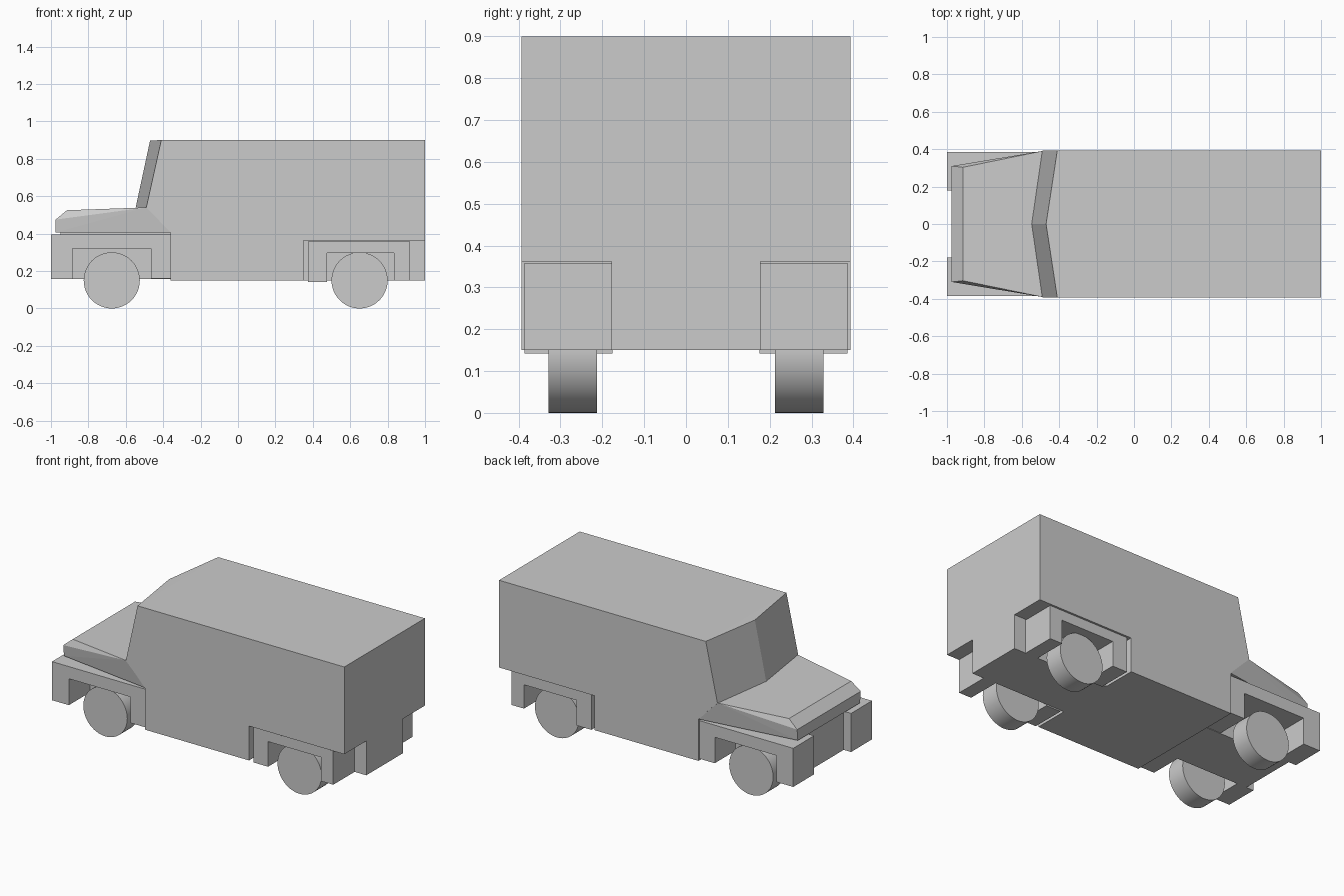
import bpy, bmesh, math

if "Cube" in bpy.data.objects:
    bpy.data.objects.remove(bpy.data.objects["Cube"])


def finish(name, bm):
    bmesh.ops.recalc_face_normals(bm, faces=bm.faces[:])
    mesh = bpy.data.meshes.new(name)
    bm.to_mesh(mesh)
    bm.free()
    obj = bpy.data.objects.new(name, mesh)
    bpy.context.collection.objects.link(obj)
    return obj


def prism(name, profile, y0, y1):
    """Extrude an x-z outline from y0 to y1."""
    bm = bmesh.new()
    face = bm.faces.new([bm.verts.new((x, y0, z)) for x, z in profile])
    ext = bmesh.ops.extrude_face_region(bm, geom=[face])
    moved = [v for v in ext["geom"] if isinstance(v, bmesh.types.BMVert)]
    bmesh.ops.translate(bm, verts=moved, vec=(0, y1 - y0, 0))
    return finish(name, bm)


def hull(name, points):
    """Convex solid from points mirrored across y = 0."""
    bm = bmesh.new()
    for x, y, z in points:
        for yy in {y, -y}:
            bm.verts.new((x, yy, z))
    bmesh.ops.convex_hull(bm, input=bm.verts[:])
    bmesh.ops.dissolve_limit(bm, angle_limit=0.01, verts=bm.verts[:], edges=bm.edges[:])
    return finish(name, bm)


def box(name, x0, x1, w, z0, z1):
    return prism(name, [(x0, z0), (x1, z0), (x1, z1), (x0, z1)], -w, w)


# Van body with slanted nose edge and a step above the rear wheels
prism("van_body", [(-0.41, 0.9), (-0.49, 0.54), (-0.415, 0.467), (-0.36, 0.405),
                   (-0.36, 0.15), (0.35, 0.15), (0.35, 0.362), (1, 0.362), (1, 0.9)],
      -0.393, 0.393)

# V-shaped windscreen
hull("windscreen", [(-0.41, 0.393, 0.9), (-0.49, 0.393, 0.54),
                    (-0.47, 0, 0.898), (-0.547, 0, 0.54)])

# Tapered hood
hull("hood", [(-0.975, 0.303, 0.406), (-0.975, 0.31, 0.475), (-0.915, 0.303, 0.525),
              (-0.49, 0.39, 0.54), (-0.415, 0.39, 0.467), (-0.36, 0.39, 0.406)])

# Centre chassis sections between the wheels
box("engine_bay", -0.95, -0.36, 0.18, 0.157, 0.406)
box("rear_floor", 0.35, 1.0, 0.178, 0.15, 0.362)

# Fenders with square wheel openings
front = [(-1, 0.157), (-1, 0.395), (-0.36, 0.395), (-0.36, 0.16),
         (-0.465, 0.16), (-0.465, 0.32), (-0.885, 0.32), (-0.885, 0.157)]
rear = [(0.375, 0.142), (0.375, 0.358), (0.92, 0.358), (0.92, 0.15),
        (0.835, 0.15), (0.835, 0.297), (0.475, 0.297), (0.475, 0.142)]
for side, s in (("left", -1), ("right", 1)):
    prism("front_fender_" + side, front, s * 0.18, s * 0.384)
    prism("rear_fender_" + side, rear, s * 0.176, s * 0.386)

    # Wheels
    for end, x in (("front", -0.675), ("rear", 0.65)):
        bpy.ops.mesh.primitive_cylinder_add(vertices=48, radius=0.15, depth=0.116,
                                            location=(x, s * 0.271, 0.15),
                                            rotation=(math.pi / 2, 0, 0))
        bpy.context.object.name = f"{end}_wheel_{side}"
        bpy.ops.object.shade_smooth_by_angle()
